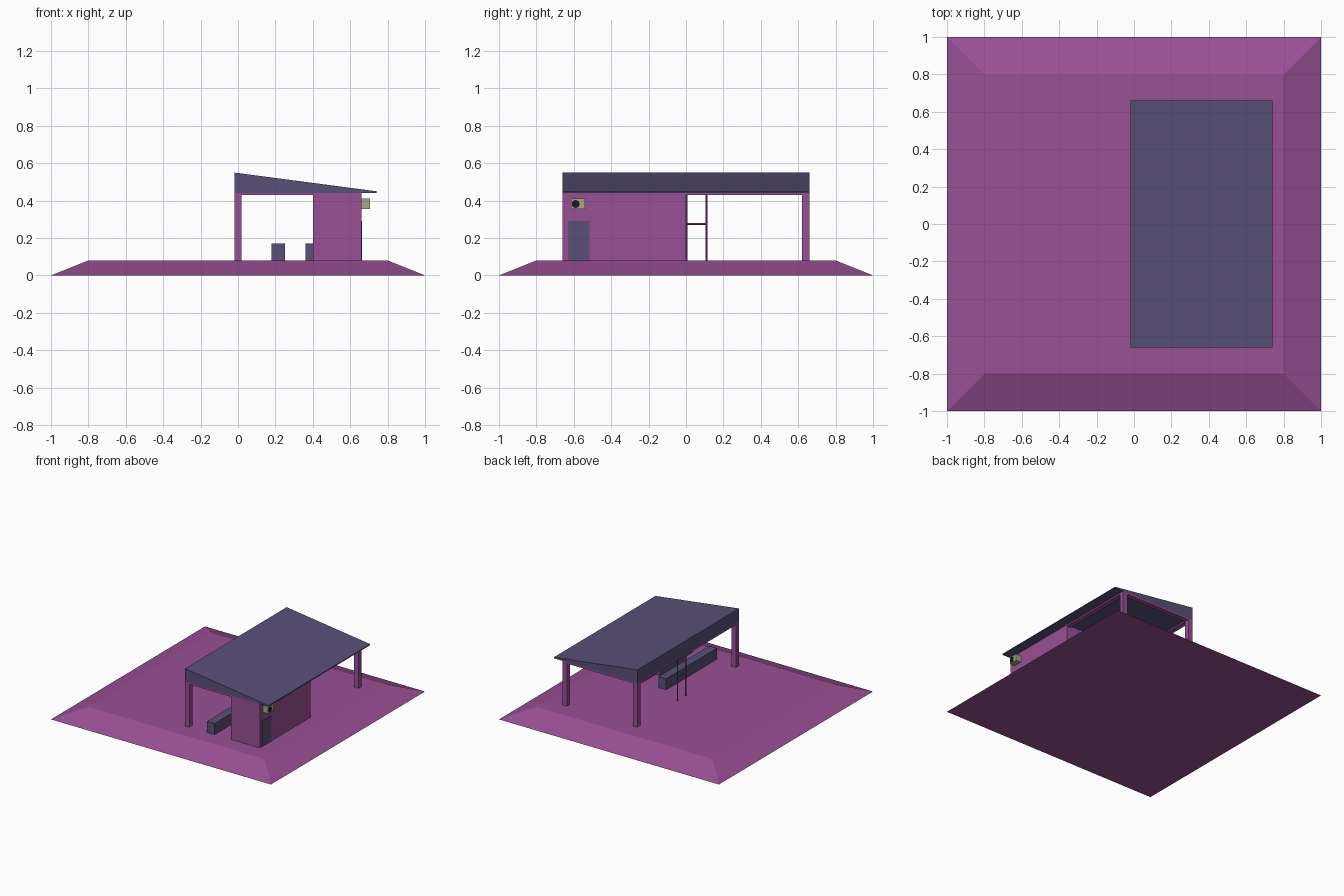
import bpy, bmesh
from mathutils import Matrix, Vector

if "Cube" in bpy.data.objects:
    bpy.data.objects.remove(bpy.data.objects["Cube"])


def material(name, rgb):
    m = bpy.data.materials.new(name)
    m.diffuse_color = (*rgb, 1)
    m.use_nodes = True
    m.node_tree.nodes["Principled BSDF"].inputs["Base Color"].default_value = m.diffuse_color
    return m


PURPLE = material("purple", (0.32, 0.08, 0.30))
SLATE = material("slate", (0.10, 0.08, 0.19))
GREEN = material("pale_green", (0.38, 0.41, 0.23))
BLACK = material("black", (0.01, 0.01, 0.01))


def finish(name, bm, mat):
    bmesh.ops.recalc_face_normals(bm, faces=bm.faces)
    me = bpy.data.meshes.new(name)
    bm.to_mesh(me)
    bm.free()
    me.materials.append(mat)
    ob = bpy.data.objects.new(name, me)
    bpy.context.collection.objects.link(ob)
    return ob


def box(name, x, y, z, mat, edit=None):
    """Box from (min, max) ranges; edit may move the corners."""
    bm = bmesh.new()
    bmesh.ops.create_cube(bm, size=1)
    for v in bm.verts:
        v.co = Vector(r[0] + (c + 0.5) * (r[1] - r[0]) for r, c in zip((x, y, z), v.co))
        if edit:
            edit(v)
    return finish(name, bm, mat)


def cylinder(name, centre, axis, radius, length, sides, mat):
    bm = bmesh.new()
    rot = Vector((0, 0, 1)).rotation_difference(Vector(axis)).to_matrix().to_4x4()
    bmesh.ops.create_cone(bm, cap_ends=True, segments=sides, radius1=radius,
                          radius2=radius, depth=length,
                          matrix=Matrix.Translation(centre) @ rot)
    return finish(name, bm, mat)


# Sloped platform
def taper(v):
    if v.co.z > 0.04:
        v.co.x *= 0.8
        v.co.y *= 0.8


FLOOR, TOP = 0.08, 0.442
box("platform", (-1, 1), (-1, 1), (0, FLOOR), PURPLE, taper)


# Wedge roof, high on the left
def slope(v):
    if v.co.x > 0.5 and v.co.z > 0.5:
        v.co.z = 0.45


box("roof", (-0.02, 0.74), (-0.66, 0.66), (TOP, 0.55), SLATE, slope)

# Posts at the three open corners
for name, px, py in (("front_left_post", 0, -0.64), ("back_left_post", 0, 0.64),
                     ("back_right_post", 0.64, 0.64)):
    box(name, (px - 0.02, px + 0.02), (py - 0.02, py + 0.02), (FLOOR, TOP), PURPLE)

# Beams under the roof edges
BEAM = (0.43, TOP)
box("left_beam", (-0.02, 0.02), (-0.62, 0.62), BEAM, PURPLE)
box("right_beam", (0.62, 0.66), (0, 0.62), BEAM, PURPLE)
box("front_beam", (0.02, 0.40), (-0.66, -0.62), BEAM, PURPLE)
box("back_beam", (0.02, 0.62), (0.62, 0.66), BEAM, PURPLE)

# Enclosed room and its door
box("room", (0.40, 0.66), (-0.66, 0), (FLOOR, TOP), PURPLE)
box("door", (0.655, 0.663), (-0.63, -0.515), (FLOOR, 0.29), SLATE)

# Long bench and short wall seat
box("bench", (0.18, 0.25), (-0.66, 0), (FLOOR, 0.17), SLATE)
box("wall_seat", (0.36, 0.40), (-0.52, -0.18), (FLOOR, 0.17), SLATE)

# Thin rail frame on the left side
for i, y in enumerate((0.004, 0.11)):
    cylinder(f"rail_pole_{i + 1}", (0, y, 0.26), (0, 0, 1), 0.005, 0.36, 8, PURPLE)
cylinder("rail_bar", (0, 0.057, 0.275), (0, 1, 0), 0.005, 0.106, 8, PURPLE)

# Wall lamp above the door
box("lamp_housing", (0.66, 0.705), (-0.615, -0.54), (0.355, 0.41), GREEN)
cylinder("lamp_lens", (0.704, -0.59, 0.382), (1, 0, 0), 0.021, 0.006, 16, BLACK)
